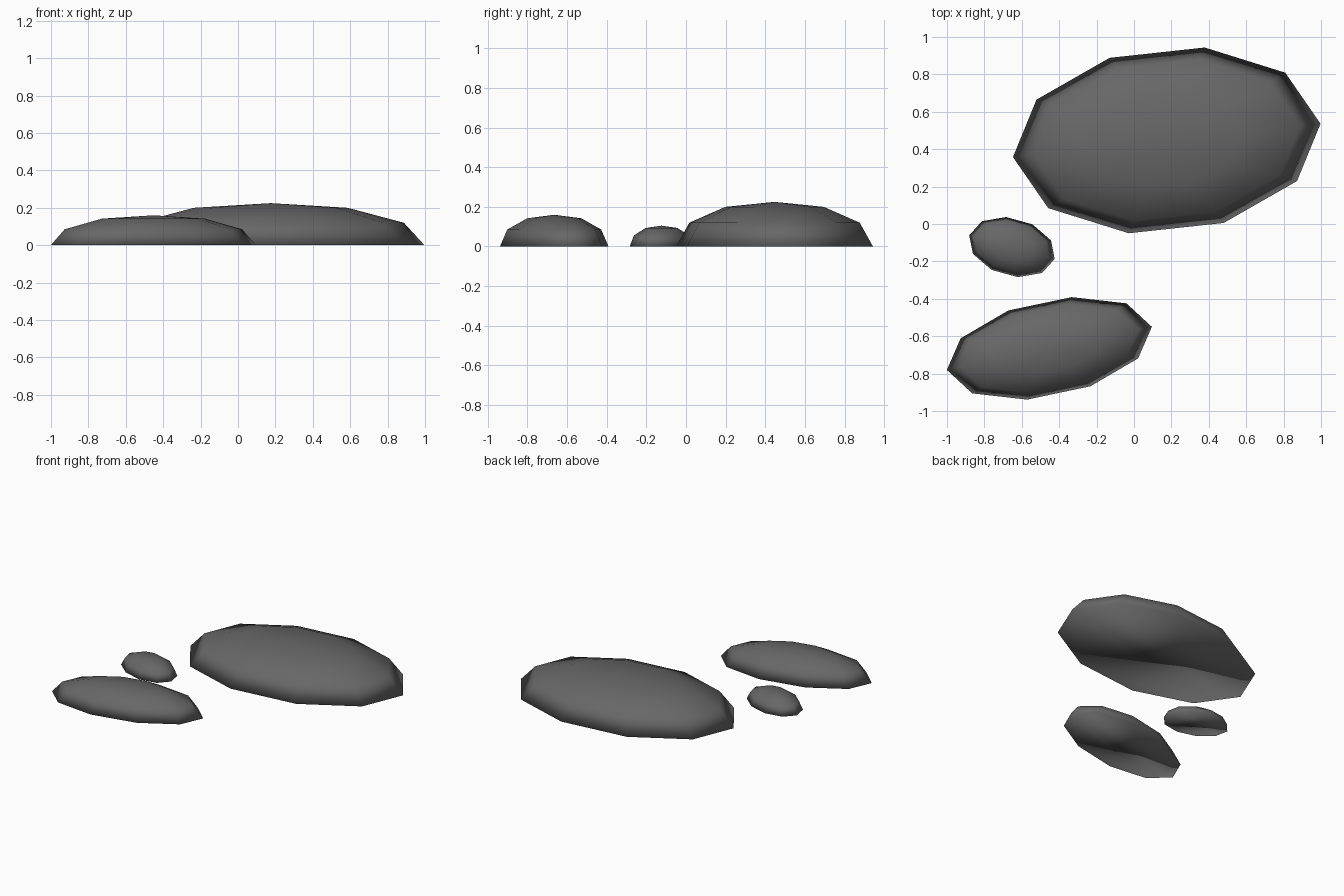
import bpy, bmesh
from math import cos, sin, radians, tau
from mathutils import Matrix

if "Cube" in bpy.data.objects:
    bpy.data.objects.remove(bpy.data.objects["Cube"])

SIDES = 10
# dome profile: (radius fraction, height fraction)
PROFILE = [(1.0, 0.0), (0.866, 0.533), (0.5, 0.889)]

# dark grey rock
rock = bpy.data.materials.new("dark_rock")
rock.diffuse_color = (0.135, 0.135, 0.135, 1)
rock.use_nodes = True
rock.node_tree.nodes["Principled BSDF"].inputs["Base Color"].default_value = rock.diffuse_color


def stone(name, centre, radii, height, turn):
    """Low-poly oval dome with a flat base."""
    bm = bmesh.new()
    rings = [[bm.verts.new((r * cos(tau * i / SIDES), r * sin(tau * i / SIDES), z))
              for i in range(SIDES)] for r, z in PROFILE]
    top = bm.verts.new((0, 0, 1))
    for i in range(SIDES):
        j = (i + 1) % SIDES
        for lo, hi in zip(rings, rings[1:]):
            bm.faces.new((lo[i], lo[j], hi[j], hi[i]))
        bm.faces.new((rings[-1][i], rings[-1][j], top))
    bm.faces.new(rings[0][::-1])  # flat base
    bm.transform(Matrix.Translation((*centre, 0))
                 @ Matrix.Rotation(radians(turn), 4, 'Z')
                 @ Matrix.Diagonal((*radii, height, 1)))
    for f in bm.faces:
        f.smooth = True
    mesh = bpy.data.meshes.new(name)
    bm.to_mesh(mesh)
    bm.free()
    mesh.materials.append(rock)
    bpy.context.collection.objects.link(bpy.data.objects.new(name, mesh))


# three flat pebbles of different sizes
stone("large_stone", (0.175, 0.447), (0.827, 0.496), 0.225, 6.2)
stone("medium_stone", (-0.4525, -0.665), (0.56, 0.256), 0.16, 11.9)
stone("small_stone", (-0.6525, -0.1235), (0.237, 0.154), 0.105, -15.5)
